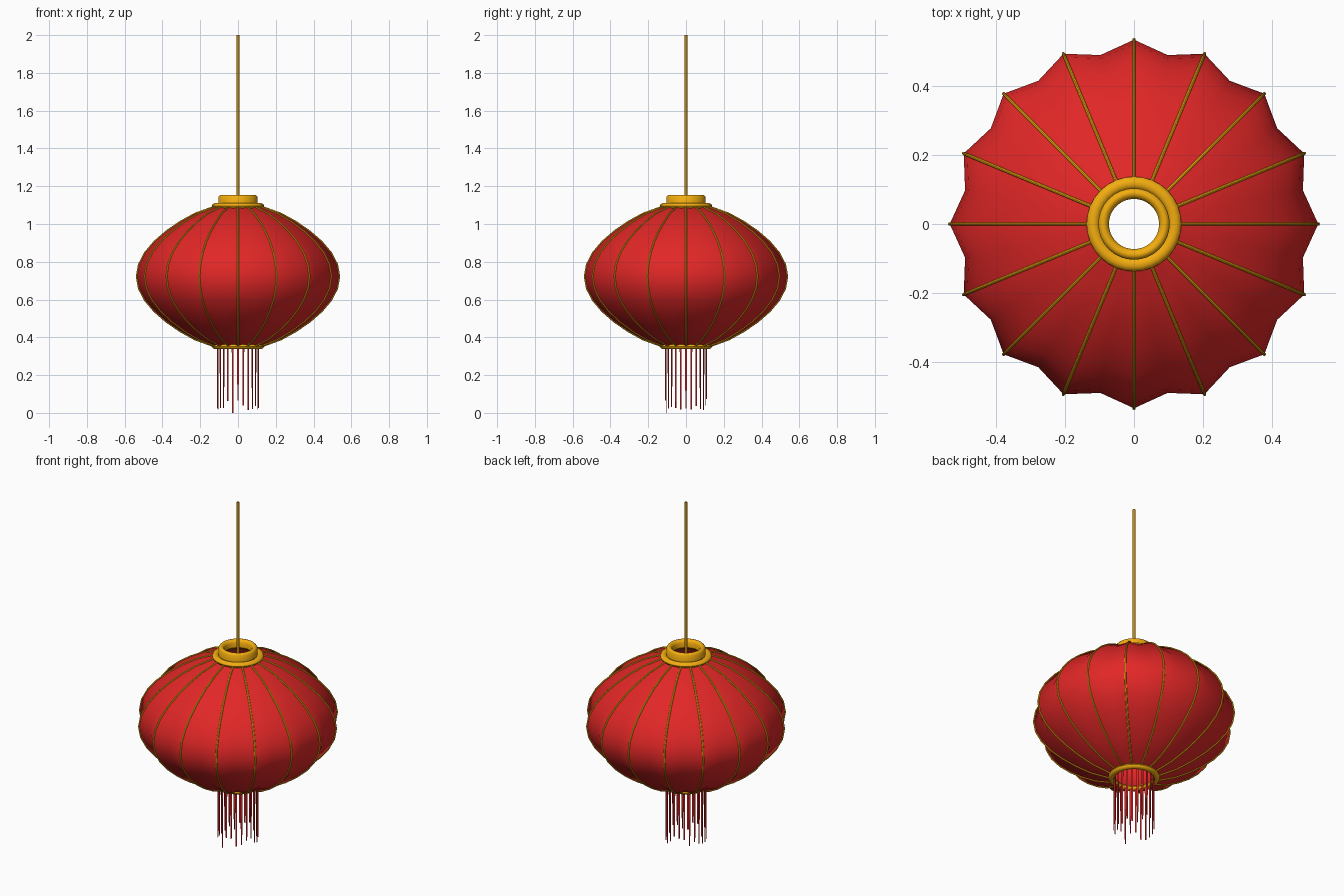
import bpy, bmesh, math, random
from mathutils import Vector

if "Cube" in bpy.data.objects:
    bpy.data.objects.remove(bpy.data.objects["Cube"])
random.seed(4)

def material(name, col):
    m = bpy.data.materials.new(name)
    m.diffuse_color = (*col, 1)
    m.use_nodes = True
    m.node_tree.nodes["Principled BSDF"].inputs["Base Color"].default_value = m.diffuse_color
    return m

RED = material("red_silk", (0.76, 0.02, 0.02))
GOLD = material("gold", (0.90, 0.42, 0.005))
RIBS, ROWS = 16, 14

def profile(t):
    """Radius and height of the lantern outline, t = 0 bottom to 1 top."""
    s = math.sin(math.pi * t / 2) ** 2 * 0.35 + t * 0.65
    return 0.125 + 0.411 * math.sin(math.pi * s) ** 0.75, 0.352 + 0.740 * s

def finish(name, bm, mat, angle=40):
    bmesh.ops.recalc_face_normals(bm, faces=bm.faces)
    me = bpy.data.meshes.new(name)
    bm.to_mesh(me)
    bm.free()
    ob = bpy.data.objects.new(name, me)
    bpy.context.collection.objects.link(ob)
    me.materials.append(mat)
    bpy.ops.object.select_all(action='DESELECT')
    ob.select_set(True)
    bpy.context.view_layer.objects.active = ob
    bpy.ops.object.shade_smooth_by_angle(angle=math.radians(angle))
    return ob

def skin(bm, rings, wrap):
    """Bridge closed rings of points; wrap joins the last ring to the first."""
    vs = [[bm.verts.new(p) for p in r] for r in rings]
    n = len(vs[0])
    for i in range(len(vs) if wrap else len(vs) - 1):
        a, b = vs[i], vs[(i + 1) % len(vs)]
        for j in range(n):
            k = (j + 1) % n
            bm.faces.new((a[j], a[k], b[k], b[j]))

def polar(r, a, z):
    return Vector((r * math.cos(a), r * math.sin(a), z))

def lathe(name, section, n, mat):
    bm = bmesh.new()
    skin(bm, [[polar(r, 2 * math.pi * j / n, z) for j in range(n)] for r, z in section], True)
    return finish(name, bm, mat)

# Scalloped silk body, pulled in between the ribs
bm = bmesh.new()
rings = []
for i in range(ROWS + 1):
    r, z = profile(i / ROWS)
    dip = 0.02 + 0.028 * r
    rings.append([polar(r - (dip if j % 2 else 0), math.pi * j / RIBS, z) for j in range(2 * RIBS)])
skin(bm, rings, False)
finish("silk_body", bm, RED, 60)

# Gold ribs following the outline
bm = bmesh.new()
for k in range(RIBS):
    a = 2 * math.pi * k / RIBS
    side = polar(1, a + math.pi / 2, 0)
    pts = [polar(r, a, z) for r, z in (profile(i / ROWS) for i in range(ROWS + 1))]
    tube = []
    for i, c in enumerate(pts):
        along = (pts[min(i + 1, ROWS)] - pts[max(i - 1, 0)]).normalized()
        out = side.cross(along)
        tube.append([c + 0.005 * (math.cos(q) * out + math.sin(q) * side)
                     for q in (2 * math.pi * s / 8 for s in range(8))])
    skin(bm, tube, False)
finish("ribs", bm, GOLD)

# Gold rings: top, bottom and collar
def ring_section(r, z, w, h, n=10):
    return [(r + w * math.cos(2 * math.pi * s / n), z + h * math.sin(2 * math.pi * s / n)) for s in range(n)]

lathe("top_ring", ring_section(0.119, 1.096, 0.019, 0.015), 32, GOLD)
lathe("bottom_ring", ring_section(0.119, 0.352, 0.019, 0.015), 32, GOLD)
lathe("collar", [(0.073, 1.11), (0.073, 1.138), (0.080, 1.150), (0.089, 1.154), (0.097, 1.152),
                 (0.104, 1.143), (0.104, 1.10), (0.083, 1.10)], 32, GOLD)

# Hanging cord, open ended
bm = bmesh.new()
skin(bm, [[polar(0.007, math.pi * j / 4, z) for j in range(8)] for z in (1.11, 2.0)], False)
finish("hanging_cord", bm, GOLD, 60)

# Fringe of uneven flat strands set around the bottom ring
bm = bmesh.new()
for k in range(24):
    a = 2 * math.pi * k / 24
    out, side = polar(1, a, 0), polar(1, a + math.pi / 2, 0)
    end = 0.0 if k == 17 else random.uniform(0.01, 0.08)
    skin(bm, [[out * (0.108 + 0.002 * math.cos(q)) + side * (w * math.sin(q)) + Vector((0, 0, z))
               for q in (math.pi * s / 3 for s in range(6))]
              for z, w in ((0.35, 0.006), (end, 0.004))], False)
finish("fringe", bm, RED, 70)
